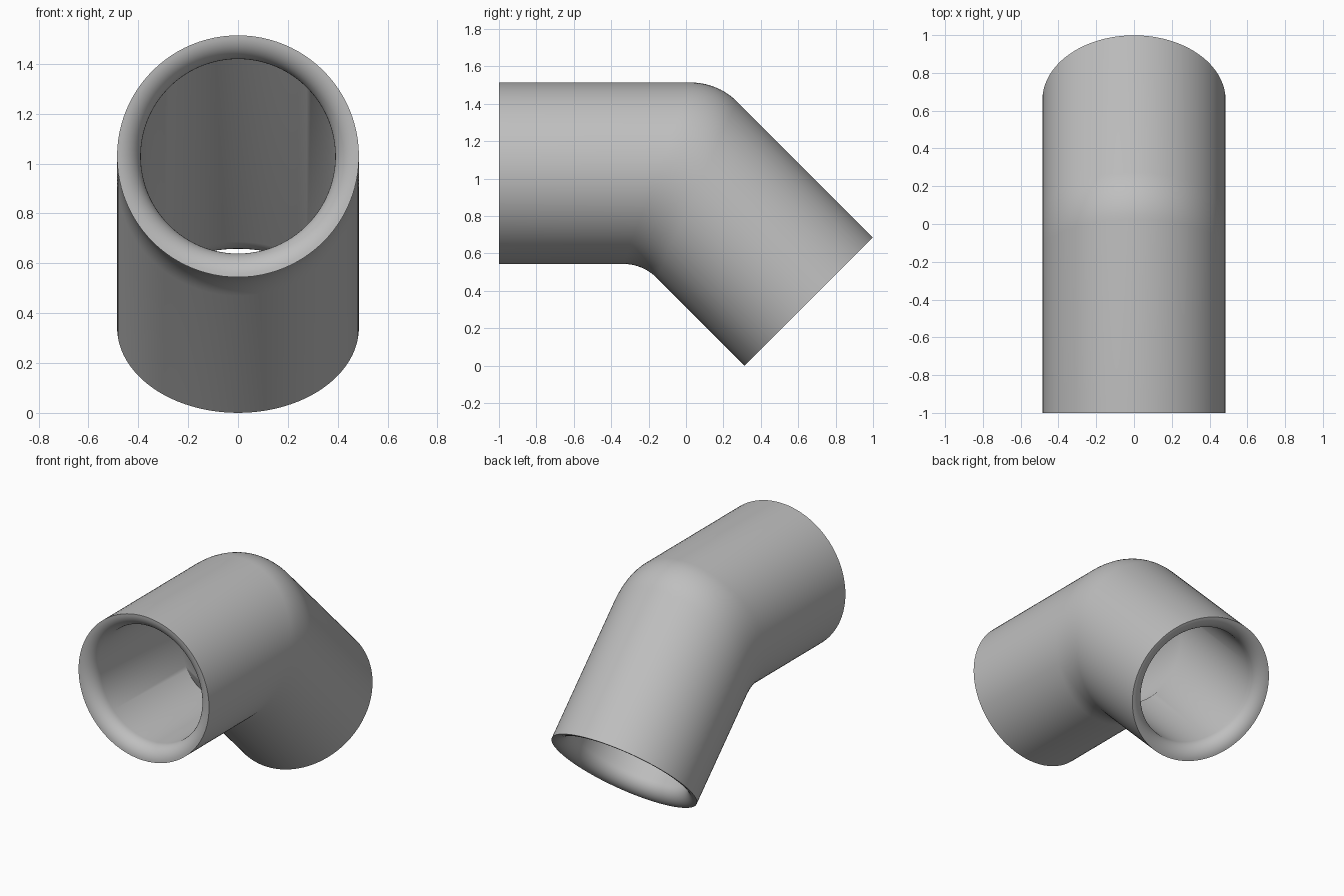
import bpy, bmesh, math
from mathutils import Vector

cube = bpy.data.objects.get("Cube")
if cube:
    bpy.data.objects.remove(cube)

SIDES = 96
R = 0.485            # outer radius
WALL = 0.095         # wall thickness, also the rounding of the mouths
LEG = 0.97           # axis length of each leg
BEND = math.radians(45)
CORNER = Vector((0, -0.03, 1.029))   # where the two axes meet
MITRE = math.tan(BEND / 2)

# Axis and in-plane normal of the straight leg and of the sloping leg
AXES = [Vector((0, 1, 0)), Vector((0, math.cos(BEND), -math.sin(BEND)))]
UPS = [Vector((0, 0, 1)), Vector((0, math.sin(BEND), math.cos(BEND)))]
ANGLES = [2 * math.pi * i / SIDES for i in range(SIDES)]


def point(leg, r, s, a):
    return CORNER + AXES[leg] * s + UPS[leg] * (r * math.cos(a)) + Vector((r * math.sin(a), 0, 0))


def ring(leg, r, s):
    return [point(leg, r, s, a) for a in ANGLES]


def mitre_point(r, a):
    return point(0, r, r * math.cos(a) * MITRE, a)


def corner_ring(f):
    # Circular rounding of the outer mitre, f from 0 to 1
    w = math.cos(BEND / 2)
    k0, k1, k2 = (1 - f) ** 2, 2 * w * f * (1 - f), f * f
    pts = []
    for a in ANGLES:
        t = 0.125 + 0.02 * math.cos(a)
        m = mitre_point(R, a)
        pts.append((k0 * (m - AXES[0] * t) + k1 * m + k2 * (m + AXES[1] * t)) / (k0 + k1 + k2))
    return pts


def mouth(leg):
    # Rounded lip running from the outer edge in to the bore
    sign = 1 if leg else -1
    steps = 10
    rings = []
    for i in range(steps + 1):
        p = math.pi / 2 * i / steps
        rings.append(ring(leg, R - WALL * math.sin(p), sign * (LEG - WALL * (1 - math.cos(p)))))
    return rings


# Rings in order: outside, far lip, bore, near lip
near, far = mouth(0), mouth(1)
rings = [near[0]] + [corner_ring(i / 10) for i in range(11)] + far
rings.append([mitre_point(R - WALL, a) for a in ANGLES])
rings += near[:0:-1]

bm = bmesh.new()
loops = [[bm.verts.new(p) for p in pts] for pts in rings]
for k, lo in enumerate(loops):
    hi = loops[(k + 1) % len(loops)]
    for i in range(SIDES):
        j = (i + 1) % SIDES
        bm.faces.new((lo[i], lo[j], hi[j], hi[i]))
bmesh.ops.recalc_face_normals(bm, faces=bm.faces)

mesh = bpy.data.meshes.new("pipe_elbow")
bm.to_mesh(mesh)
bm.free()
elbow = bpy.data.objects.new("pipe_elbow", mesh)
bpy.context.scene.collection.objects.link(elbow)

# Plain grey
grey = bpy.data.materials.new("plain_grey")
grey.use_nodes = True
colour = (0.52, 0.52, 0.52, 1)
grey.diffuse_color = colour
grey.node_tree.nodes["Principled BSDF"].inputs["Base Color"].default_value = colour
mesh.materials.append(grey)

bpy.ops.object.select_all(action='DESELECT')
elbow.select_set(True)
bpy.context.view_layer.objects.active = elbow
bpy.ops.object.shade_smooth_by_angle(angle=math.radians(30))
